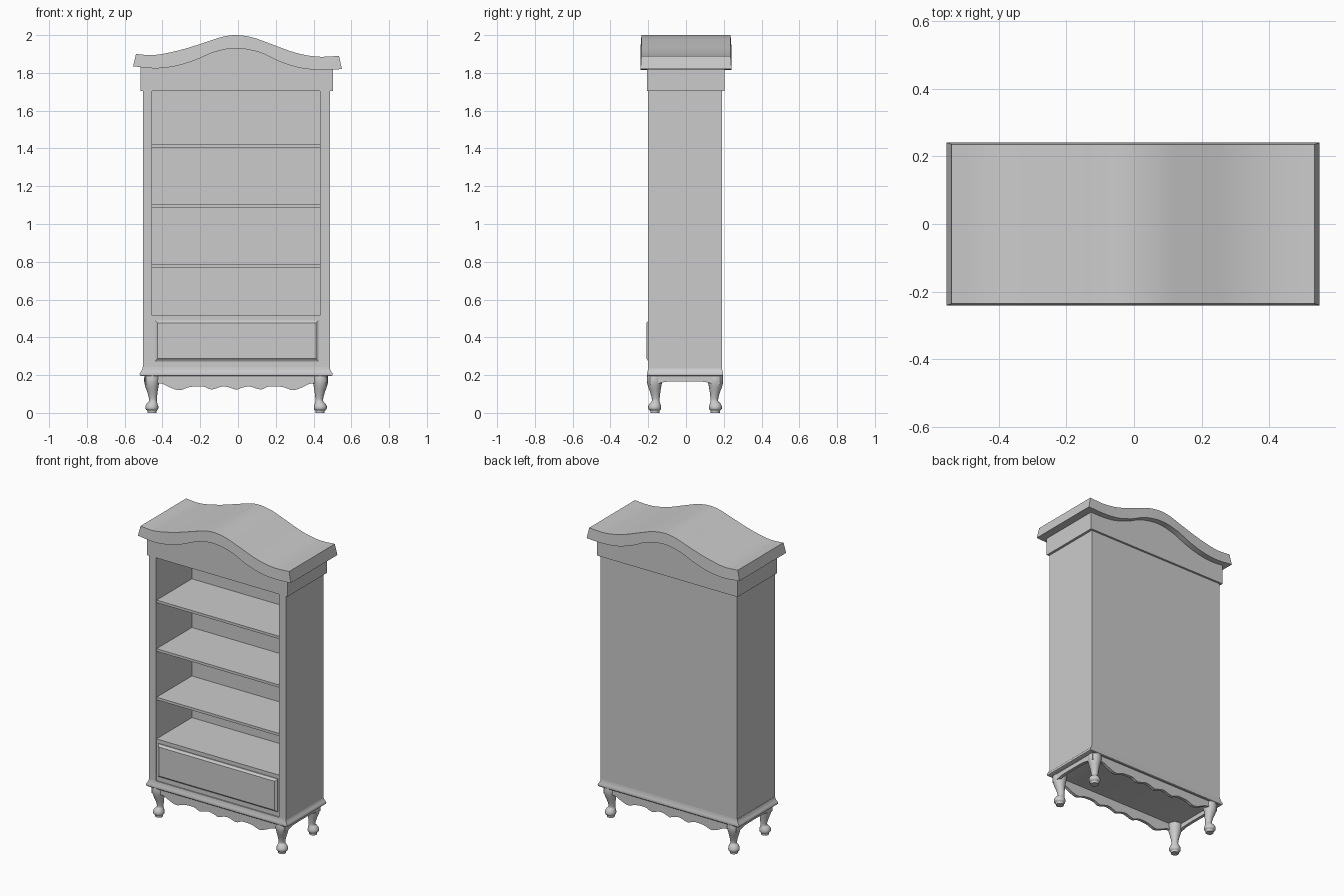
import bpy, bmesh, math

if "Cube" in bpy.data.objects:
    bpy.data.objects.remove(bpy.data.objects["Cube"])

CX = -0.01  # cabinet centre line


def finish(name, verts, faces, angle=35, smooth=True):
    me = bpy.data.meshes.new(name)
    me.from_pydata(verts, [], faces)
    bm = bmesh.new()
    bm.from_mesh(me)
    bmesh.ops.recalc_face_normals(bm, faces=bm.faces)
    bm.to_mesh(me)
    bm.free()
    ob = bpy.data.objects.new(name, me)
    bpy.context.collection.objects.link(ob)
    if smooth:
        bpy.ops.object.select_all(action='DESELECT')
        ob.select_set(True)
        bpy.context.view_layer.objects.active = ob
        bpy.ops.object.shade_smooth_by_angle(angle=math.radians(angle))
    return ob


def loft(name, rings, smooth=True):
    n = len(rings[0])
    verts = [p for r in rings for p in r]
    faces = [(a * n + i, a * n + (i + 1) % n, (a + 1) * n + (i + 1) % n, (a + 1) * n + i)
             for a in range(len(rings) - 1) for i in range(n)]
    faces += [tuple(range(n)), tuple(range((len(rings) - 1) * n, len(rings) * n))]
    return finish(name, verts, faces, smooth=smooth)


def box(name, x0, x1, y0, y1, z0, z1):
    ring = lambda z: [(x0, y0, z), (x1, y0, z), (x1, y1, z), (x0, y1, z)]
    return loft(name, [ring(z0), ring(z1)], smooth=False)


def curve(pts, steps=6):
    """Catmull-Rom samples through 2D points."""
    p = [pts[0]] + pts + [pts[-1]]
    out = []
    for i in range(1, len(p) - 2):
        for s in range(steps):
            t = s / steps
            out.append(tuple(0.5 * (2 * b + (c - a) * t + (2 * a - 5 * b + 4 * c - d) * t * t
                                    + (3 * b - a - 3 * c + d) * t ** 3)
                             for a, b, c, d in zip(p[i - 1], p[i], p[i + 1], p[i + 2])))
    return out + [pts[-1]]


def band(name, low, high, place, t0, t1):
    """Plate between a lower and an upper outline, with thickness t0..t1."""
    rings = [[place(l, t0), place(l, t1), place(h, t1), place(h, t0)] for l, h in zip(low, high)]
    return loft(name, rings)


front = lambda p, t: (p[0], t, p[1])
side = lambda p, t: (t, p[0], p[1])

# Carcass
box("left_side", -0.502, -0.454, -0.2, 0.19, 0.235, 1.71)
box("right_side", 0.435, 0.486, -0.2, 0.19, 0.235, 1.71)
box("back_panel", -0.454, 0.435, 0.172, 0.19, 0.235, 1.71)
for i, z in enumerate((1.405, 1.087, 0.77)):
    box(f"shelf_{i + 1}", -0.454, 0.435, -0.192, 0.172, z, z + 0.017)
box("drawer_case", -0.454, 0.435, -0.193, 0.172, 0.235, 0.515)

# Drawer front with bevelled raised face
rect = lambda d, y: [(-0.44 + d, y, 0.273 + d), (0.426 - d, y, 0.273 + d),
                     (0.426 - d, y, 0.49 - d), (-0.44 + d, y, 0.49 - d)]
loft("drawer_front", [rect(0, -0.19), rect(0, -0.199), rect(0.006, -0.203), rect(0.014, -0.21)], False)

# Flared base moulding
rings = []
for o, z in ((0, 0.243), (0.003, 0.232), (0.009, 0.219), (0.015, 0.212), (0.017, 0.205), (0.015, 0.198), (0.006, 0.194)):
    w, f, b = 0.494 + o, -0.2 - o * 0.4, 0.19 + o * 0.4
    rings.append([(CX - w, f, z), (CX + w, f, z), (CX + w, b, z), (CX - w, b, z)])
loft("base_moulding", rings)

# Scalloped front and back aprons, plain arched side aprons
half = [(0.46, 0.158), (0.395, 0.155), (0.35, 0.135), (0.3, 0.12), (0.245, 0.137), (0.175, 0.14),
        (0.13, 0.124), (0.065, 0.14), (0, 0.122)]
low = curve([(CX - x, z) for x, z in half], 4) + curve([(CX + x, z) for x, z in half[::-1]], 4)[1:]
high = [(x, 0.2) for x, _ in low]
band("front_apron", low, high, front, -0.192, -0.172)
band("back_apron", low, high, front, 0.162, 0.182)
low = curve([(-0.19, 0.15), (-0.14, 0.157), (-0.1, 0.165), (-0.005, 0.167), (0.09, 0.165), (0.13, 0.157), (0.18, 0.15)], 4)
high = [(y, 0.2) for y, _ in low]
band("left_apron", low, high, side, -0.492, -0.472)
band("right_apron", low, high, side, 0.452, 0.472)

# Cabriole legs: height, radius, outward offset
leg = curve([(0.2, 0.041, 0.0), (0.17, 0.041, 0.002), (0.14, 0.035, 0.002), (0.1, 0.025, -0.002),
             (0.065, 0.02, -0.004), (0.052, 0.027, 0), (0.035, 0.034, 0.002), (0.02, 0.033, 0.002),
             (0.012, 0.025, 0.001), (0.0, 0.024, 0.001)], 3)
for sx, xn in ((-1, "left"), (1, "right")):
    for y0, sy, yn in ((-0.164, -1, "front"), (0.154, 1, "back")):
        rings = [[(CX + sx * (0.444 + o) + r * math.cos(a * math.pi / 8),
                   y0 + sy * o + r * math.sin(a * math.pi / 8), max(z, 0)) for a in range(16)]
                 for z, r, o in leg]
        loft(f"{yn}_{xn}_leg", rings)

# Arched crown
top = curve([(-0.54, 1.9), (-0.44, 1.895), (-0.31, 1.92), (-0.175, 1.961), (-0.085, 1.99), (-0.01, 2.0),
             (0.075, 1.988), (0.165, 1.957), (0.3, 1.908), (0.42, 1.886), (0.535, 1.89)])
bot = curve([(-0.555, 1.835), (-0.44, 1.824), (-0.335, 1.835), (-0.23, 1.866), (-0.125, 1.91), (-0.01, 1.93),
             (0.115, 1.908), (0.22, 1.86), (0.33, 1.826), (0.44, 1.816), (0.55, 1.82)])
loft("crown", [[(b[0], -0.241, b[1]), (b[0], 0.241, b[1]), (t[0], 0.236, t[1]), (t[0], -0.236, t[1])]
               for b, t in zip(bot, top)])

# Frieze below the crown, its top tucked into the arch
high = [(min(max(x, -0.515), 0.502), z + 0.006) for x, z in bot if -0.53 < x < 0.52]
high[0], high[-1] = (-0.515, high[0][1]), (0.502, high[-1][1])
low = [(x, 1.705) for x, _ in high]
band("frieze", low, high, front, -0.206, 0.203)
